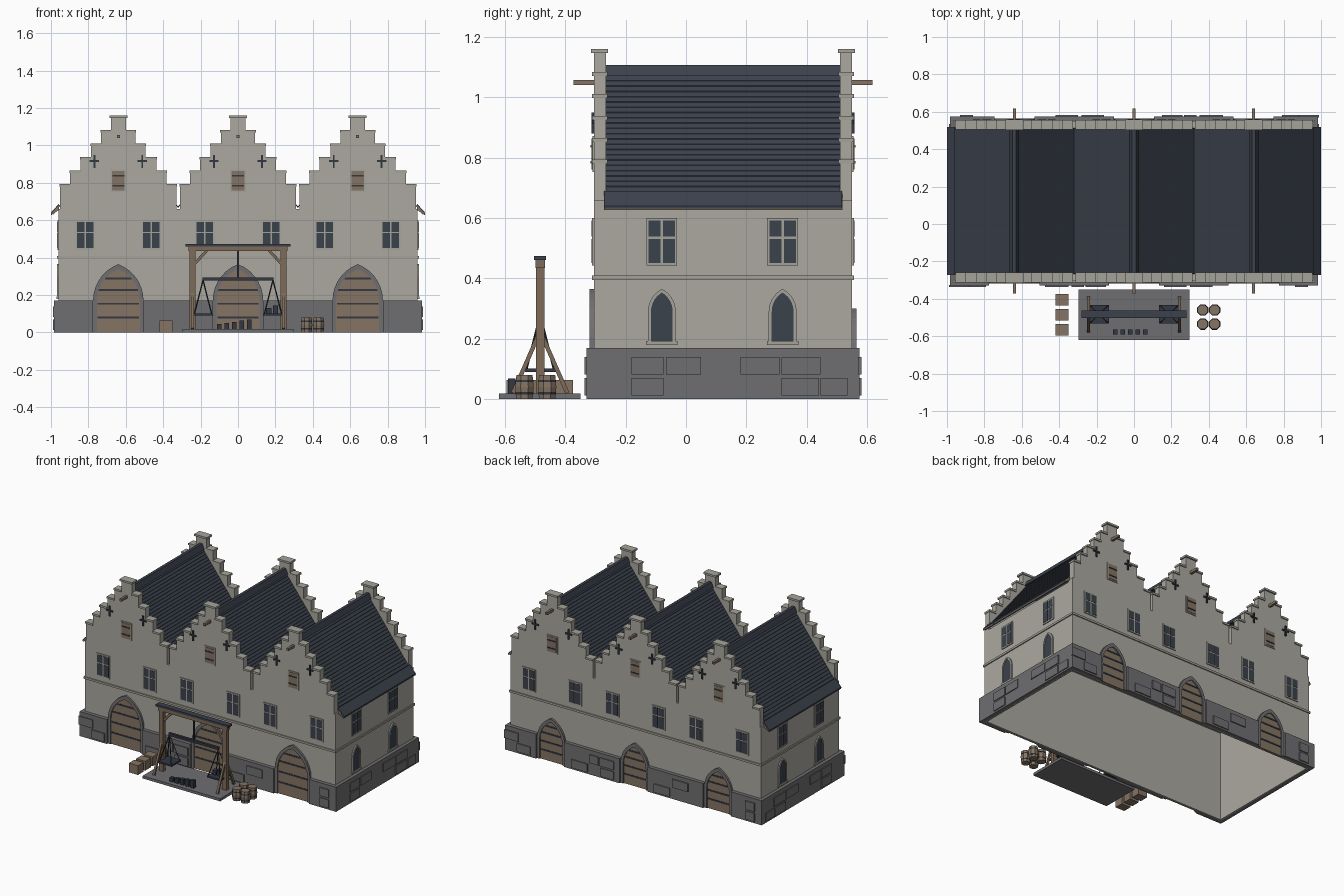
import bpy, bmesh, math
from mathutils import Vector

if "Cube" in bpy.data.objects:
    bpy.data.objects.remove(bpy.data.objects["Cube"])


def srgb(r, g, b):
    return tuple((c / 255 / 12.92 if c < 11 else ((c / 255 + 0.055) / 1.055) ** 2.4) for c in (r, g, b)) + (1,)


COLOURS = {"wall_plaster": (171, 169, 160), "trim_stone": (165, 163, 154), "base_stone": (111, 111, 114),
           "slate": (59, 65, 76), "glass": (59, 66, 76), "iron": (50, 56, 66),
           "door_wood": (133, 116, 99), "post_wood": (126, 107, 88)}
MATS = {}
for key, rgb in COLOURS.items():
    MATS[key] = bpy.data.materials.new(key)
    MATS[key].diffuse_color = srgb(*rgb)

parts = {}


def mesh_for(name, mat):
    return parts.setdefault((name, mat), bmesh.new())


# Each facing maps (along, outward, up) to the world
FRONT = lambda u, d, z: (u, -0.305 - d, z)
BACK = lambda u, d, z: (-u, 0.55 + d, z)
RIGHT = lambda u, d, z: (0.96 + d, u, z)
LEFT = lambda u, d, z: (-0.96 - d, u, z)
WORLD = lambda u, d, z: (u, d, z)


def prism(name, mat, pts, d0, d1, face=WORLD):
    bm = mesh_for(name, mat)
    a = [bm.verts.new(face(u, d0, z)) for u, z in pts]
    b = [bm.verts.new(face(u, d1, z)) for u, z in pts]
    new = [bm.faces.new(a), bm.faces.new(b[::-1])]
    for i in range(len(pts)):
        j = (i + 1) % len(pts)
        new.append(bm.faces.new((a[j], a[i], b[i], b[j])))
    bmesh.ops.recalc_face_normals(bm, faces=new)


def slab(name, mat, u0, u1, z0, z1, d0, d1, face=WORLD):
    prism(name, mat, [(u0, z0), (u1, z0), (u1, z1), (u0, z1)], d0, d1, face)


def bar(name, mat, p, q, w):
    """Square bar between two points."""
    p, q = Vector(p), Vector(q)
    rot = (q - p).to_track_quat('Z', 'Y')
    for v in bmesh.ops.create_cube(mesh_for(name, mat), size=1)["verts"]:
        v.co = (p + q) / 2 + rot @ Vector((v.co.x * w, v.co.y * w, v.co.z * (q - p).length))


def arch(cx, w, z0, spring, apex, n=7):
    """Pointed arch outline, from the right foot over the apex to the left foot."""
    h = apex - spring
    r = (w * w + h * h) / (2 * w)
    top = math.asin(min(1, h / r))
    half = [(w, z0)] + [(w - r + r * math.cos(top * i / n), spring + r * math.sin(top * i / n)) for i in range(n + 1)]
    half[-1] = (0, apex)
    return [(cx + x, z) for x, z in half] + [(cx - x, z) for x, z in half[-2::-1]]


def arch_ring(name, mat, outer, inner, d0, d1, face):
    for i in range(len(outer) - 1):
        prism(name, mat, [outer[i], outer[i + 1], inner[i + 1], inner[i]], d0, d1, face)


def window(face, tag, c, w=0.051):
    slab(tag + "_window_frame", "trim_stone", c - w, c + w, 0.442, 0.6, -0.005, 0.006, face)
    for a, b in ((-w + 0.007, -0.004), (0.004, w - 0.007)):
        for z0, z1 in ((0.451, 0.531), (0.538, 0.591)):
            slab(tag + "_window_pane", "glass", c + a, c + b, z0, z1, 0, 0.0075, face)


def plinth_blocks(face, tag, upper, lower, d):
    for z, row in ((0.082, upper), (0.012, lower)):
        for a, b in row:
            slab(tag + "_plinth_blocks", "base_stone", a, b, z, z + 0.058, 0.02, d, face)


BAYS = (-0.64, 0, 0.64)
STEPS = [(0.311, 0.79), (0.257, 0.862), (0.203, 0.935), (0.146, 1.008), (0.092, 1.08), (0.04, 1.15)]

for face, tag in ((FRONT, "front"), (BACK, "back")):
    dw, apex, spring = (0.135, 0.365, 0.17) if face is FRONT else (0.107, 0.30, 0.14)
    rim = 0.02
    slab(tag + "_lower_wall", "wall_plaster", -0.96, 0.96, 0, 0.62, -0.012, 0, face)
    for c in BAYS:
        # Stepped gable wall
        half = [(0.32, 0.62), (0.32, 0.66), (0.311, 0.66)]
        for i, (w, z) in enumerate(STEPS):
            half.append((w, z))
            if i < 5:
                half.append((STEPS[i + 1][0], z))
        prism(tag + "_gable_wall", "wall_plaster",
              [(c + x, z) for x, z in half] + [(c - x, z) for x, z in half[::-1]], -0.04, 0, face)
        # Coping on every step
        for i, (w, z) in enumerate(STEPS[:-1]):
            for s in (-1, 1):
                a, b = sorted((c + s * STEPS[i + 1][0], c + s * (w + 0.003)))
                slab(tag + "_gable_coping", "trim_stone", a, b, z - 0.01, z + 0.003, -0.045, 0.007, face)
        slab(tag + "_gable_coping", "trim_stone", c - 0.048, c + 0.048, 1.147, 1.16, -0.047, 0.01, face)
        # Pointed door with frame and iron bands
        outer = arch(c, dw, 0, spring, apex)
        inner = arch(c, dw - rim, 0, spring, apex - rim * 1.3)
        arch_ring(tag + "_door_frame", "base_stone", outer, inner, -0.005, 0.014, face)
        prism(tag + "_door", "door_wood", inner, -0.005, 0.006, face)
        for f in (0.22, 0.42, 0.62, 0.79):
            z = f * apex
            w = min(abs(p[0] - c) for p in inner if p[1] <= z) if z > spring else dw - rim
            slab(tag + "_door_band", "iron", c - w * 0.96, c + w * 0.96, z - 0.005, z + 0.005, 0, 0.009, face)
        # Loft hatch, wall anchors and hoist beam
        slab(tag + "_hatch_frame", "trim_stone", c - 0.042, c + 0.042, 0.752, 0.872, -0.01, 0.005, face)
        slab(tag + "_hatch", "door_wood", c - 0.034, c + 0.034, 0.76, 0.864, -0.01, 0.008, face)
        for z in (0.785, 0.838):
            slab(tag + "_hatch_band", "iron", c - 0.032, c + 0.032, z - 0.004, z + 0.004, 0, 0.011, face)
        for s in (-1, 1):
            x = c + s * 0.128
            slab(tag + "_wall_anchor", "iron", x - 0.005, x + 0.005, 0.88, 0.95, -0.01, 0.008, face)
            slab(tag + "_wall_anchor", "iron", x - 0.025, x + 0.025, 0.912, 0.922, -0.01, 0.007, face)
            window(face, tag, c + s * 0.177)
        slab(tag + "_hoist_beam", "door_wood", c - 0.008, c + 0.008, 1.04, 1.057, -0.02, 0.067, face)
    # Plinth pieces between the doors
    edges = [-0.983] + [c + s * dw for c in BAYS for s in (-1, 1)] + [0.983]
    for a, b in zip(edges[::2], edges[1::2]):
        slab(tag + "_plinth", "base_stone", a, b, 0, 0.17, -0.005, 0.025, face)
    plinth_blocks(face, tag, ((-0.988, -0.88), (-0.335, -0.267), (-0.258, -0.15), (0.3, 0.42), (0.86, 0.93)),
                  ((-0.89, -0.79), (-0.475, -0.35), (-0.25, -0.15), (0.16, 0.28), (0.86, 0.93)), 0.032)
    slab(tag + "_string_course", "trim_stone", -0.966, 0.966, 0.395, 0.409, -0.005, 0.007, face)

for face, tag in ((RIGHT, "right"), (LEFT, "left")):
    slab(tag + "_side_wall", "wall_plaster", -0.305, 0.55, 0, 0.645, -0.012, 0, face)
    slab(tag + "_plinth", "base_stone", -0.33, 0.57, 0, 0.17, -0.005, 0.023, face)
    slab(tag + "_string_course", "trim_stone", -0.311, 0.556, 0.395, 0.409, -0.005, 0.007, face)
    plinth_blocks(face, tag, ((-0.18, -0.075), (-0.067, 0.05), (0.18, 0.31), (0.316, 0.445)),
                  ((-0.18, -0.075), (0.316, 0.44), (0.446, 0.535)), 0.029)
    for c in (-0.08, 0.32):
        window(face, tag, c)
        # Small pointed window
        outer, inner = arch(c, 0.046, 0.185, 0.29, 0.365), arch(c, 0.036, 0.185, 0.29, 0.353)
        arch_ring(tag + "_arched_frame", "trim_stone", outer, inner, -0.005, 0.008, face)
        prism(tag + "_arched_glass", "glass", inner, -0.005, 0.004, face)
        slab(tag + "_arched_sill", "trim_stone", c - 0.052, c + 0.052, 0.18, 0.192, -0.005, 0.011, face)

# Roofs: fine slate courses
RIDGE, SLOPE, COURSES, Y0, Y1 = 1.088, 1.3, 26, -0.267, 0.513
for c in BAYS:
    for s in (-1, 1):
        eave = abs(c + s * 0.3) > 0.8
        run = 0.35 if eave else 0.32
        top = []
        for i in range(COURSES):
            for f, lift in ((i, 0.0), (i + 1, 0.0025)):
                x = run * f / COURSES
                top.append((c + s * x, RIDGE - SLOPE * x + lift))
        end = RIDGE - SLOPE * run
        prism("slate_roof", "slate", top + [(c + s * run, end - 0.006), (c, RIDGE - 0.012)], Y0, Y1)
        if eave:
            # Board under the overhang and a thicker slate edge
            prism("eave_board", "door_wood", [(c + s * 0.318, 0.68), (c + s * 0.36, 0.634),
                  (c + s * 0.358, 0.627), (c + s * 0.318, 0.655)], Y0 - 0.005, Y1 + 0.005)
            prism("eave_course", "slate", [(c + s * 0.316, 0.69), (c + s * 0.361, 0.64),
                  (c + s * 0.361, 0.632), (c + s * 0.316, 0.672)], Y0 - 0.004, Y1 + 0.004)
    prism("roof_ridge", "slate", [(c - 0.026, 1.07), (c - 0.01, 1.106), (c + 0.01, 1.106), (c + 0.026, 1.07)], Y0, Y1)

# Weighing stand in front of the middle door
YS = -0.483
slab("weighing_platform", "base_stone", -0.297, 0.297, 0, 0.018, -0.62, -0.35)
for s in (-1, 1):
    x = s * 0.243
    slab("stand_post", "post_wood", x - 0.016, x + 0.016, 0.018, 0.44, YS - 0.014, YS + 0.014)
    bar("stand_top_brace", "post_wood", (x, YS, 0.355), (s * 0.16, YS, 0.445), 0.015)
    for t in (-1, 1):
        bar("stand_foot_brace", "post_wood", (x, YS, 0.225), (x, YS + t * 0.09, 0.02), 0.014)
slab("stand_beam", "post_wood", -0.265, 0.265, 0.435, 0.462, YS - 0.016, YS + 0.016)
slab("stand_cap", "slate", -0.28, 0.28, 0.46, 0.474, YS - 0.02, YS + 0.02)
bar("scale_rod", "iron", (0, YS, 0.28), (0, YS, 0.44), 0.01)
slab("scale_arm", "iron", -0.19, 0.19, 0.278, 0.295, YS - 0.009, YS + 0.009)
for s in (-1, 1):
    x = s * 0.187
    slab("scale_pan", "iron", x - 0.052, x + 0.052, 0.09, 0.102, YS - 0.05, YS + 0.05)
    for a in (-1, 1):
        for b in (-1, 1):
            bar("scale_chain", "iron", (x, YS, 0.28), (x + a * 0.046, YS + b * 0.045, 0.1), 0.005)
for x, h in ((0.165, 0.03), (0.2, 0.042)):
    slab("pan_weight", "iron", x - 0.014, x + 0.014, 0.102, 0.102 + h, YS - 0.014, YS + 0.014)
for i in range(5):
    x = -0.1 + i * 0.04
    slab("floor_weight", "iron", x - 0.013, x + 0.013, 0.018, 0.045 + i * 0.006, -0.59, -0.565)

# Crates
for y in (-0.405, -0.485, -0.565):
    slab("crate", "door_wood", -0.42, -0.35, 0, 0.064, y - 0.03, y + 0.03)

# Barrels with two hoops each
for x in (0.367, 0.431):
    for y in (-0.46, -0.535):
        for name, mat, rings in (("barrel", "door_wood", ((0, 0.029), (0.04, 0.033), (0.08, 0.029))),
                                 ("barrel_hoop", "iron", ((0.016, 0.0315), (0.023, 0.0325))),
                                 ("barrel_hoop", "iron", ((0.057, 0.0325), (0.064, 0.0315)))):
            bm = mesh_for(name, mat)
            loops = [[bm.verts.new((x + r * math.cos(math.pi * (k + 0.5) / 4), y + r * math.sin(math.pi * (k + 0.5) / 4), z))
                      for k in range(8)] for z, r in rings]
            bm.faces.new(loops[0][::-1])
            bm.faces.new(loops[-1])
            for lo, hi in zip(loops, loops[1:]):
                for k in range(8):
                    bm.faces.new((lo[k], lo[(k + 1) % 8], hi[(k + 1) % 8], hi[k]))

# Turn every collected part into an object
for (name, mat), bm in parts.items():
    me = bpy.data.meshes.new(name)
    bm.to_mesh(me)
    bm.free()
    me.materials.append(MATS[mat])
    bpy.context.collection.objects.link(bpy.data.objects.new(name, me))

for m in bpy.data.materials:
    if m.users and not m.is_grease_pencil:
        m.use_nodes = True
        m.node_tree.nodes["Principled BSDF"].inputs["Base Color"].default_value = m.diffuse_color
